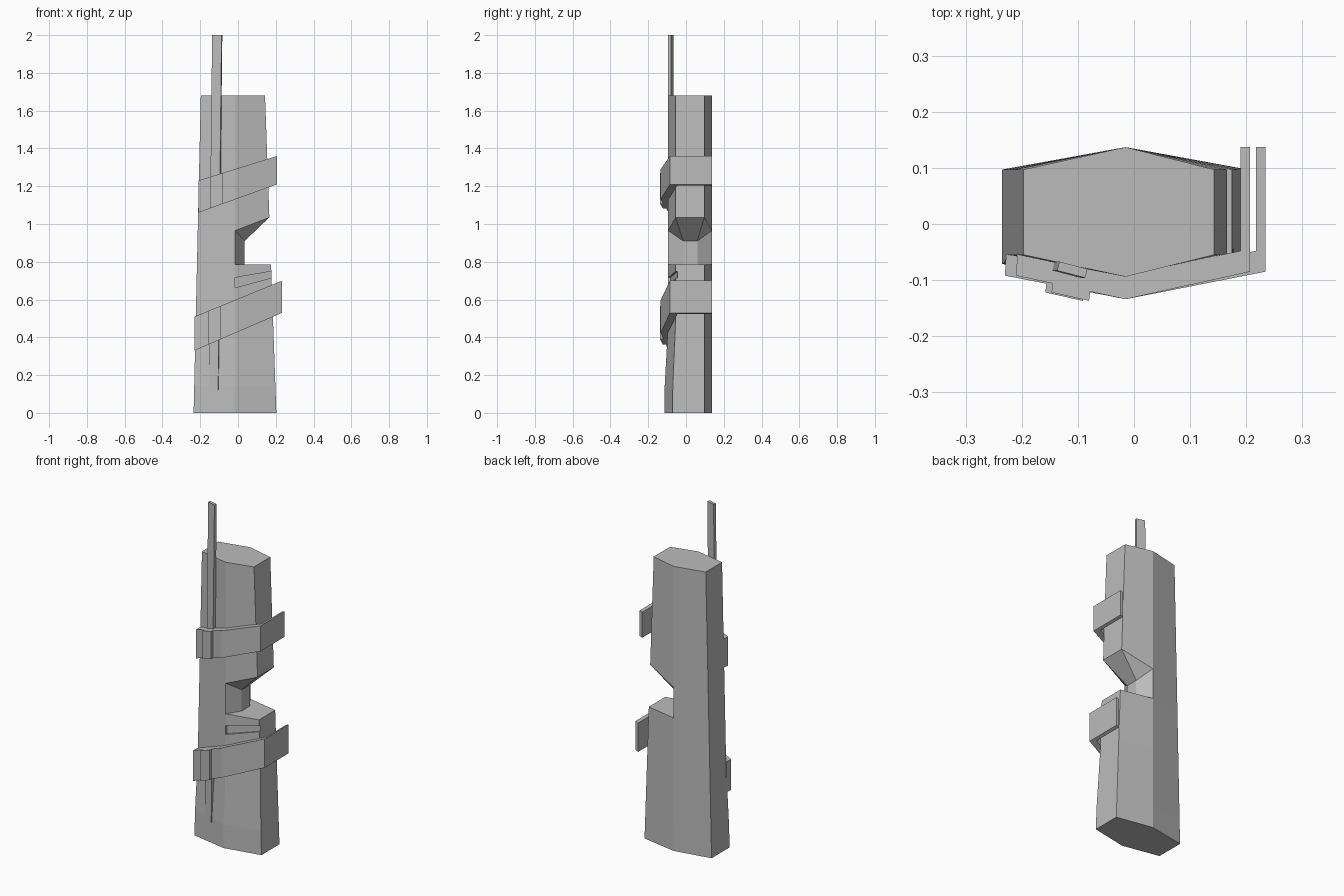
import bpy, bmesh

if "Cube" in bpy.data.objects:
    bpy.data.objects.remove(bpy.data.objects["Cube"])

grey = bpy.data.materials.new("plain grey")
grey.diffuse_color = (0.5, 0.5, 0.5, 1)
grey.use_nodes = True
grey.node_tree.nodes["Principled BSDF"].inputs["Base Color"].default_value = grey.diffuse_color


def loft(name, rings):
    """Skin a list of equal-length point rings and cap both ends."""
    bm = bmesh.new()
    loops = [[bm.verts.new(p) for p in ring] for ring in rings]
    n = len(loops[0])
    for a, b in zip(loops, loops[1:]):
        for i in range(n):
            j = (i + 1) % n
            bm.faces.new((a[i], a[j], b[j], b[i]))
    bm.faces.new(loops[0])
    bm.faces.new(loops[-1])
    bmesh.ops.remove_doubles(bm, verts=bm.verts[:], dist=0.0005)
    bmesh.ops.recalc_face_normals(bm, faces=bm.faces[:])
    mesh = bpy.data.meshes.new(name)
    bm.to_mesh(mesh)
    bm.free()
    mesh.materials.append(grey)
    obj = bpy.data.objects.new(name, mesh)
    bpy.context.collection.objects.link(obj)
    return obj


MID = -0.015  # x of the front and back ridges


def hexagon(z, side_y=-0.055, ridge_y=-0.094, notch=None, z_right=None):
    """Six-sided body section; notch replaces the two right corners."""
    left = -0.235 + 0.038 * z / 1.68
    zr = z if z_right is None else z_right
    right = 0.203 - 0.06 * zr / 1.68
    rx, rf, rb = notch or (right, side_y, 0.097)
    return [(MID, ridge_y, z), (rx, rf, zr), (rx, rb, zr),
            (MID, 0.137, z), (left, 0.097, z), (left, side_y, z)]


# Body: flared foot, notch on the right, sloping overhang above it
core = (0.035, -0.015, 0.06)
body = loft("body", [
    hexagon(0, -0.071, -0.114),
    hexagon(0.14, -0.070, -0.113),
    hexagon(0.48),
    hexagon(0.785),
    hexagon(0.785, notch=core),
    hexagon(0.965, notch=core, z_right=0.91),
    hexagon(0.965, z_right=1.035),
    hexagon(1.68),
])

# Tapering groove on the front right face
groove = loft("groove_cutter", [
    [(x, -0.2, lo), (x, -0.2, hi), (x, y, hi), (x, y, lo)]
    for x, y, lo, hi in ((MID, -0.082, 0.663, 0.716), (0.25, -0.03, 0.735, 0.762))])
groove.hide_render = True
groove.display_type = 'WIRE'
cut = body.modifiers.new("groove", 'BOOLEAN')
cut.operation = 'DIFFERENCE'
cut.solver = 'EXACT'
cut.object = groove


def slanted_prism(name, outline, xl, xr, zl, zr, height_l, height_r):
    """Extrude a plan outline upwards between two slanting planes."""
    def z_at(x, a, b):
        return a + (b - a) * (x - xl) / (xr - xl)
    lower = [(x, y, z_at(x, zl, zr)) for x, y in outline]
    upper = [(x, y, z_at(x, zl + height_l, zr + height_r)) for x, y in outline]
    return loft(name, [lower, upper])


# Slanted straps with an arm on the right and a raised loop over the rod
for name, xl, xr, zl, zr, hl, hr, shift in (
        ("upper_strap", -0.21, 0.207, 1.06, 1.21, 0.17, 0.15, 0.0),
        ("lower_strap", -0.23, 0.234, 0.33, 0.53, 0.18, 0.17, -0.011)):
    span = (xl, xr, zl, zr, hl, hr)
    slanted_prism(name, [
        (xl, -0.092), (MID, -0.134), (xr, -0.085), (xr, 0.137),
        (xr - 0.017, 0.137), (xr - 0.017, -0.048), (MID, -0.090),
        (xl + 0.002, -0.053)], *span)
    slanted_prism(name + "_loop", [
        (-0.147 + shift, -0.122), (-0.080 + shift, -0.137),
        (-0.077 + shift, -0.110), (-0.144 + shift, -0.095)], *span)


def rod_section(z, dx, dy=0.0):
    return [(x + dx, y + dy, z) for x, y in (
        (-0.137, -0.083), (-0.087, -0.096), (-0.083, -0.080), (-0.133, -0.067))]


# Tall rod above and short rod below
loft("tall_rod", [rod_section(1.12, -0.010), rod_section(2.0, 0)])
loft("short_rod", [rod_section(0.12, -0.018, -0.004), rod_section(0.46, -0.016, -0.004)])
